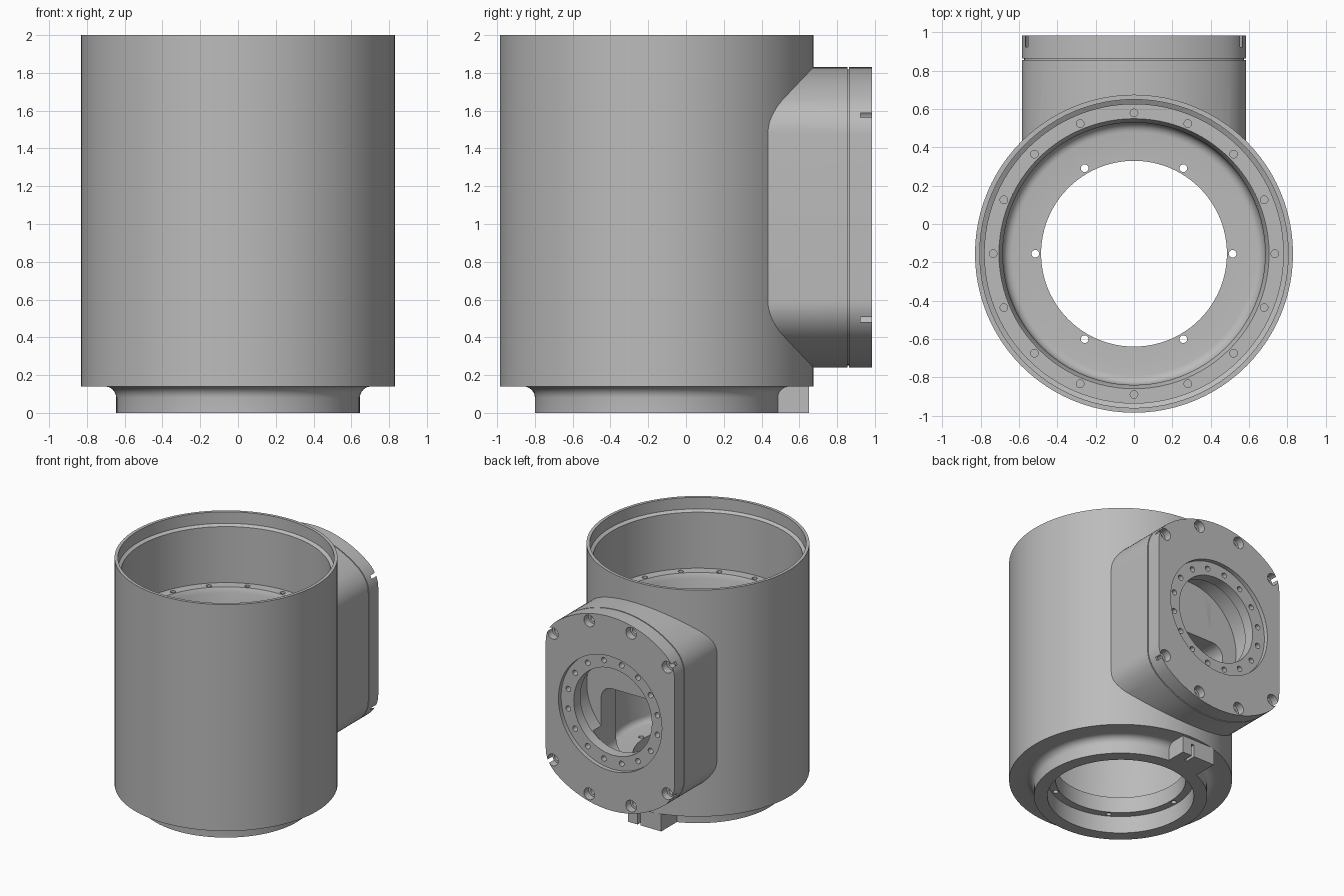
import bpy, bmesh, math
from mathutils import Matrix, Vector

if "Cube" in bpy.data.objects:
    bpy.data.objects.remove(bpy.data.objects["Cube"])

AXIS = Vector((0, -0.155, 0))      # centre line of the main cylinder
PORT_Z = 1.035                     # height of the side port centre
BACK = 0.985                       # outer face of the side flange

metal = bpy.data.materials.new("plain grey metal")
metal.use_nodes = True
GREY = (0.5, 0.5, 0.5, 1)
metal.diffuse_color = GREY
metal.node_tree.nodes["Principled BSDF"].inputs["Base Color"].default_value = GREY


def finish(name, bm):
    bmesh.ops.recalc_face_normals(bm, faces=bm.faces)
    mesh = bpy.data.meshes.new(name)
    bm.to_mesh(mesh)
    bm.free()
    mesh.materials.append(metal)
    obj = bpy.data.objects.new(name, mesh)
    bpy.context.collection.objects.link(obj)
    return obj


def add_lathe(bm, profile, place, segments):
    """Spin a closed (radius, height) profile; radius 0 ends are capped."""
    rings = []
    for r, h in profile:
        ring = []
        for i in range(segments):
            a = math.tau * i / segments
            ring.append(bm.verts.new(place @ Vector((r * math.cos(a), r * math.sin(a), h))))
        rings.append(ring)
    return rings


def bridge(bm, a, b):
    n = len(a)
    for i in range(n):
        bm.faces.new((a[i], a[(i + 1) % n], b[(i + 1) % n], b[i]))


def tube(name, profile, place, segments=96):
    bm = bmesh.new()
    rings = add_lathe(bm, profile, place, segments)
    for i, ring in enumerate(rings):
        bridge(bm, ring, rings[(i + 1) % len(rings)])
    return finish(name, bm)


def plugs(name, profile, places, segments=20):
    """Solid turned cutters, one at each placement."""
    bm = bmesh.new()
    for place in places:
        rings = add_lathe(bm, profile, place, segments)
        for a, b in zip(rings, rings[1:]):
            bridge(bm, a, b)
        bm.faces.new(rings[0])
        bm.faces.new(rings[-1])
    return finish(name, bm)


def prism(name, outline, y0, y1):
    """Extrude an (x, z) outline along y."""
    bm = bmesh.new()
    ends = [[bm.verts.new((x, y, z)) for x, z in outline] for y in (y0, y1)]
    bridge(bm, *ends)
    for end in ends:
        bm.faces.new(end)
    return finish(name, bm)


def cut(obj, *cutters):
    for cutter in cutters:
        mod = obj.modifiers.new("cut", "BOOLEAN")
        mod.operation = "DIFFERENCE"
        mod.solver = "EXACT"
        mod.object = cutter
        bpy.context.view_layer.objects.active = obj
        bpy.ops.object.modifier_apply(modifier=mod.name)


def smooth(obj):
    bpy.ops.object.select_all(action="DESELECT")
    obj.select_set(True)
    bpy.context.view_layer.objects.active = obj
    bpy.ops.object.shade_smooth_by_angle(angle=math.radians(30))


def port_outline(inset=0.0):
    """Arched top and bottom, flat sides, rounded corners."""
    r, half = 0.795 - inset, 0.585 - inset
    start = math.acos(0.50 / 0.795)
    quarter = []
    p0, p1 = Vector((half, 0.44)), Vector((half, 0.54 - inset))
    p2 = Vector((r * math.cos(start), r * math.sin(start)))
    for i in range(8):
        t = i / 8
        quarter.append(p0 * (1 - t) ** 2 + p1 * 2 * t * (1 - t) + p2 * t * t)
    for i in range(12):
        a = start + (math.pi / 2 - start) * i / 12
        quarter.append(Vector((math.cos(a), math.sin(a))) * r)
    right = [(p.x, p.y) for p in quarter]
    top = right + [(0, r)] + [(-x, z) for x, z in reversed(right)]
    return [(x, PORT_Z + z) for x, z in top + [(-x, -z) for x, z in top]]


def rounded_rect(half, z0, z1, r):
    pts = []
    corners = ((half - r, z1 - r), (r - half, z1 - r), (r - half, z0 + r), (half - r, z0 + r))
    for q, (cx, cz) in enumerate(corners):
        for i in range(7):
            a = math.pi / 2 * (q + i / 6)
            pts.append((cx + r * math.cos(a), cz + r * math.sin(a)))
    return pts


def around_axis(radius, count, z):
    return [Matrix.Translation(AXIS + Vector((radius * math.cos(math.tau * i / count),
            radius * math.sin(math.tau * i / count), z))) for i in range(count)]


def on_port(radius, angles, y):
    turn = Matrix.Rotation(-math.pi / 2, 4, "X")     # local z points to +y
    return [Matrix.Translation((radius * math.sin(a), y, PORT_Z + radius * math.cos(a))) @ turn
            for a in angles]


# Main shell: outer wall, stepped bore, floor and base ring
base_fillet = [(0.705 - 0.06 * math.cos(a), 0.08 + 0.06 * math.sin(a))
               for a in [math.pi / 2 * i / 6 for i in range(7)]]
floor_fillet = [(0.635 + 0.05 * math.cos(a), 0.32 - 0.05 * math.sin(a))
                for a in [math.pi / 2 * i / 5 for i in range(6)]]
shell = tube("main_shell", [
    (0.83, 2), (0.805, 2), (0.805, 1.905), (0.78, 1.89), (0.78, 1.43), (0.705, 1.43),
    (0.685, 1.39)] + floor_fillet + [(0.485, 0.27), (0.485, 0.14), (0.545, 0.14),
    (0.545, 0), (0.645, 0)] + base_fillet + [(0.83, 0.14)], Matrix.Translation(AXIS))

# Side housing and its flange cover
housing = prism("side_housing", port_outline(), 0.2, 0.855)
seam = prism("flange_seam", port_outline(0.012), 0.85, 0.87)
cover = prism("flange_cover", port_outline(), 0.863, BACK)

# Cutters
identity = on_port(0, [0], 0)
core = plugs("core_cutter", [(0.82, -0.5), (0.82, 2.5)], [Matrix.Translation(AXIS)], 96)
chamber = plugs("chamber_cutter", [(0.45, 0.645), (0.45, 0.9)], identity, 64)
passage = prism("passage_cutter", rounded_rect(0.32, 0.45, 1.05, 0.1), 0.3, 0.75)
port = plugs("port_cutter", [(0.355, 0.8), (0.355, 0.95), (0.47, 0.95), (0.47, 1.1)], identity, 64)
ledge_holes = plugs("ledge_hole_cutter", [(0.02, -0.1), (0.02, 0.05)], around_axis(0.735, 16, 1.43))
floor_holes = plugs("floor_hole_cutter", [(0.02, 0), (0.02, 0.4)], around_axis(0.515, 6, 0))
ring_holes = plugs("ring_hole_cutter", [(0.022, -0.06), (0.022, 0.1)],
                   on_port(0.412, [math.tau * (i + 0.5) / 16 for i in range(16)], 0.95))
bolt_angles = [math.radians(base + a) for base in (0, 180) for a in (-45, -15, 15, 45)]
bolt_holes = plugs("bolt_hole_cutter", [(0.028, -0.11), (0.028, -0.06), (0.048, -0.06), (0.048, 0.1)],
                   on_port(0.735, bolt_angles, BACK))

cut(shell, chamber, passage, ledge_holes, floor_holes)
cut(housing, core, chamber, passage)
# keep only the half of the housing behind the cylinder wall
cut(seam, chamber)
cut(cover, port, ring_holes, bolt_holes)

# Locating key at the back of the base, with a narrow slot
key = prism("base_key", [(-0.23, 0), (0.07, 0), (0.07, 0.14), (-0.23, 0.14)], 0.44, 0.65)
slot = prism("key_slot_cutter", [(-0.04, -0.1), (-0.015, -0.1), (-0.015, 0.1), (-0.04, 0.1)], 0.56, 0.8)
cut(key, slot)

for cutter in (core, chamber, passage, port, ledge_holes, floor_holes, ring_holes, bolt_holes, slot):
    bpy.data.objects.remove(cutter)
for part in (shell, housing, seam, cover, key):
    smooth(part)
